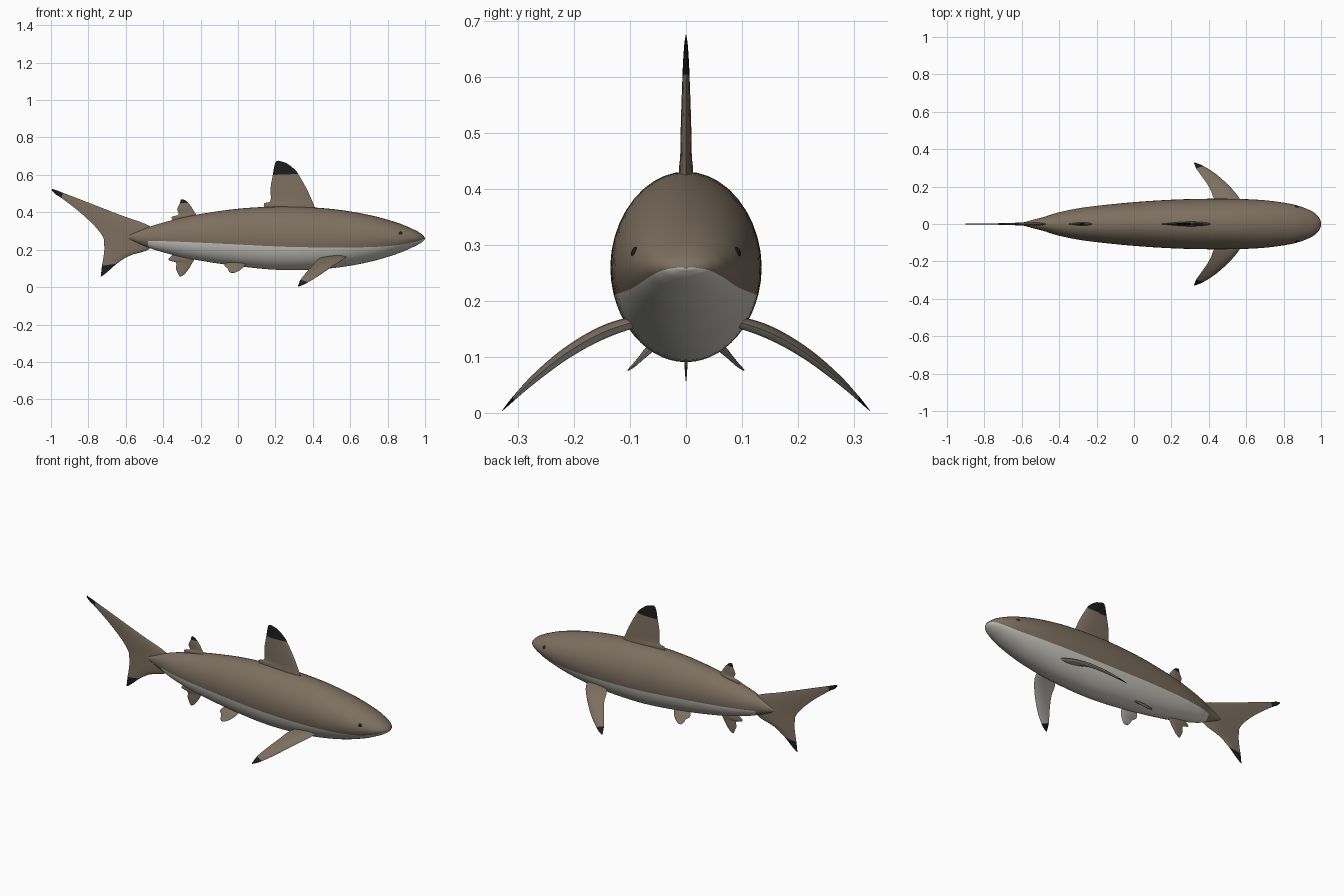
import bpy, bmesh, math
from mathutils import Vector

if "Cube" in bpy.data.objects:
    bpy.data.objects.remove(bpy.data.objects["Cube"])


def material(name, rgb):
    m = bpy.data.materials.new(name)
    m.diffuse_color = (*rgb, 1)
    m.use_nodes = True
    m.node_tree.nodes["Principled BSDF"].inputs["Base Color"].default_value = m.diffuse_color
    return m


BROWN = material("brown skin", (0.205, 0.160, 0.115))
BELLY = material("pale belly", (0.60, 0.59, 0.54))
BLACK = material("black tip", (0.012, 0.012, 0.013))


def smooth_rows(rows, sub):
    """Catmull-Rom through rows of numbers; returns (segment, row) pairs."""
    out, n = [], len(rows)
    for i in range(n - 1):
        a, b, c, d = (rows[max(i - 1, 0)], rows[i], rows[i + 1], rows[min(i + 2, n - 1)])
        for k in range(sub):
            t = k / sub
            out.append((i, [0.5 * (2 * q + (r - p) * t + (2 * p - 5 * q + 4 * r - s) * t * t
                            + (3 * q - p - 3 * r + s) * t ** 3)
                            for p, q, r, s in zip(a, b, c, d)]))
    out.append((n - 2, list(rows[-1])))
    return out


def loft(name, rings, face_mat, angle=60):
    """Closed rings joined into a capped skin; face_mat(ring, column) picks the colour."""
    bm = bmesh.new()
    vs = [[bm.verts.new(p) for p in ring] for ring in rings]
    n = len(vs[0])
    for i in range(len(vs) - 1):
        for j in range(n):
            k = (j + 1) % n
            f = bm.faces.new((vs[i][j], vs[i][k], vs[i + 1][k], vs[i + 1][j]))
            f.material_index = face_mat(i, j)
    for i, ring in ((0, vs[0]), (len(vs) - 2, vs[-1])):
        bm.faces.new(ring).material_index = face_mat(i, 0)
    bmesh.ops.recalc_face_normals(bm, faces=bm.faces)
    me = bpy.data.meshes.new(name)
    bm.to_mesh(me)
    bm.free()
    for m in (BROWN, BELLY, BLACK):
        me.materials.append(m)
    ob = bpy.data.objects.new(name, me)
    bpy.context.collection.objects.link(ob)
    bpy.ops.object.select_all(action='DESELECT')
    bpy.context.view_layer.objects.active = ob
    ob.select_set(True)
    bpy.ops.object.shade_smooth_by_angle(angle=math.radians(angle))
    return ob


# Body: x, top, bottom, half width, height of the belly line
BODY = [(-0.605, 0.272, 0.266, 0.004, 0.26), (-0.55, 0.293, 0.240, 0.020, 0.25),
        (-0.48, 0.320, 0.212, 0.038, 0.248), (-0.40, 0.345, 0.186, 0.063, 0.246),
        (-0.25, 0.382, 0.150, 0.091, 0.240), (0.0, 0.419, 0.112, 0.117, 0.228),
        (0.25, 0.431, 0.091, 0.132, 0.216), (0.5, 0.418, 0.101, 0.135, 0.212),
        (0.7, 0.386, 0.134, 0.127, 0.214), (0.85, 0.345, 0.178, 0.105, 0.224),
        (0.94, 0.308, 0.216, 0.074, 0.242), (0.98, 0.285, 0.238, 0.046, 0.254),
        (0.996, 0.269, 0.252, 0.020, 0.259), (1.0, 0.262, 0.258, 0.004, 0.260)]
HALF = 24


def body_ring(x, top, bottom, width, line):
    mid, h = (top + bottom) / 2, (top - bottom) / 2
    a = math.asin(max(-0.9, min(0.9, (line - mid) / h)))
    up, low = math.pi - 2 * a, math.pi + 2 * a
    angles = [a + up * k / HALF for k in range(HALF)]
    angles += [math.pi - a + low * k / HALF for k in range(HALF)]
    return [(x, width * math.cos(t), mid + h * math.sin(t)) for t in angles]


body_rows = smooth_rows(BODY, 6)
loft("body", [body_ring(*r) for _, r in body_rows],
     lambda i, j: 1 if j >= HALF and body_rows[i][0] >= 2 else 0)


def fin(name, rows, normal, thick, black=(), pale_under=False):
    """rows hold leading xyz + trailing xyz; black lists the rows coloured as tip."""
    normal, count = Vector(normal).normalized(), 10
    st = smooth_rows(rows, 5)
    longest = max((Vector(r[:3]) - Vector(r[3:])).length for r in rows)
    rings = []
    for _, r in st:
        lead, trail = Vector(r[:3]), Vector(r[3:])
        h = thick * max((lead - trail).length / longest, 0.05)
        ring = []
        for k in range(2 * count):
            s = 0.5 - 0.5 * math.cos(math.pi * k / count)
            side = 1 if k < count else -1
            bulge = math.sin(math.pi * s ** 0.7) * h * side
            ring.append(lead.lerp(trail, s) + normal * bulge)
        rings.append(ring)

    def colour(i, j):
        if st[i][0] in black:
            return 2
        return 1 if pale_under and j >= count else 0
    return loft(name, rings, colour)


def upright(rows):
    """Rows of leading x, z and trailing x, z placed on the centre plane."""
    return [(a, 0, b, c, 0, d) for a, b, c, d in rows]


# Fins on the centre line
fin("dorsal_fin", upright([
    (0.43, 0.39, 0.15, 0.40), (0.41, 0.43, 0.138, 0.445), (0.396, 0.462, 0.173, 0.462),
    (0.37, 0.52, 0.174, 0.53), (0.322, 0.605, 0.186, 0.60), (0.302, 0.63, 0.191, 0.63),
    (0.26, 0.662, 0.196, 0.655), (0.215, 0.676, 0.203, 0.672)]),
    (0, 1, 0), 0.013, (4, 5, 6))
fin("rear_dorsal_fin", upright([
    (-0.21, 0.36, -0.34, 0.345), (-0.225, 0.39, -0.355, 0.374),
    (-0.235, 0.405, -0.318, 0.388), (-0.25, 0.43, -0.325, 0.415),
    (-0.267, 0.451, -0.311, 0.448), (-0.283, 0.465, -0.308, 0.460),
    (-0.300, 0.470, -0.306, 0.468)]), (0, 1, 0), 0.009, (4, 5))
fin("anal_fin", upright([
    (-0.22, 0.17, -0.34, 0.18), (-0.235, 0.145, -0.373, 0.147),
    (-0.247, 0.125, -0.332, 0.131), (-0.262, 0.100, -0.332, 0.100),
    (-0.285, 0.070, -0.320, 0.072), (-0.305, 0.056, -0.314, 0.058)]), (0, 1, 0), 0.007)
fin("tail_fin", upright([
    (-0.993, 0.526, -0.997, 0.518), (-0.965, 0.516, -0.975, 0.496),
    (-0.937, 0.505, -0.943, 0.476), (-0.80, 0.452, -0.845, 0.400),
    (-0.63, 0.386, -0.765, 0.325), (-0.47, 0.325, -0.722, 0.268),
    (-0.45, 0.265, -0.716, 0.232), (-0.475, 0.203, -0.715, 0.198),
    (-0.58, 0.168, -0.720, 0.155), (-0.648, 0.125, -0.727, 0.115),
    (-0.69, 0.088, -0.731, 0.082), (-0.725, 0.060, -0.734, 0.057)]),
    (0, 1, 0), 0.009, (0, 1, 9, 10))


# Paired fins follow a drooping curve away from the body
def droop(y):
    d = y - 0.1
    return 0.161 - 0.27 * d - 1.83 * d * d


PECTORAL = [(0.585, 0.09, 0.46, 0.09), (0.565, 0.135, 0.428, 0.135),
            (0.535, 0.175, 0.408, 0.185), (0.49, 0.222, 0.380, 0.230),
            (0.43, 0.273, 0.350, 0.272), (0.373, 0.309, 0.333, 0.296),
            (0.345, 0.322, 0.325, 0.315), (0.325, 0.329, 0.320, 0.328)]
PELVIC = [(0.045, 0.045, 0.130, -0.06, 0.045, 0.132), (0.035, 0.065, 0.113, -0.072, 0.065, 0.115),
          (0.022, 0.078, 0.100, -0.055, 0.080, 0.100), (0.003, 0.092, 0.086, -0.050, 0.092, 0.086),
          (-0.02, 0.104, 0.076, -0.040, 0.104, 0.076)]

for s, side in ((-1, "right"), (1, "left")):
    rows = [(a, s * b, droop(b), c, s * d, droop(d)) for a, b, c, d in PECTORAL]
    fin(side + "_pectoral_fin", rows, (0, s * 0.54, 0.84), 0.012, (5, 6), True)
    rows = [(a, s * b, c, d, s * e, f) for a, b, c, d, e, f in PELVIC]
    fin(side + "_pelvic_fin", rows, (0, s * 0.65, 0.76), 0.007, (), True)

    # Eyes: small flattened beads on the head
    bpy.ops.mesh.primitive_uv_sphere_add(segments=16, ring_count=10, radius=1,
                                         location=(0.868, s * 0.091, 0.287))
    eye = bpy.context.object
    eye.name = side + "_eye"
    eye.scale = (0.013, 0.006, 0.010)
    eye.rotation_euler = (s * 0.4, 0, -s * 0.25)
    eye.data.materials.append(BLACK)
    bpy.ops.object.shade_smooth_by_angle()
